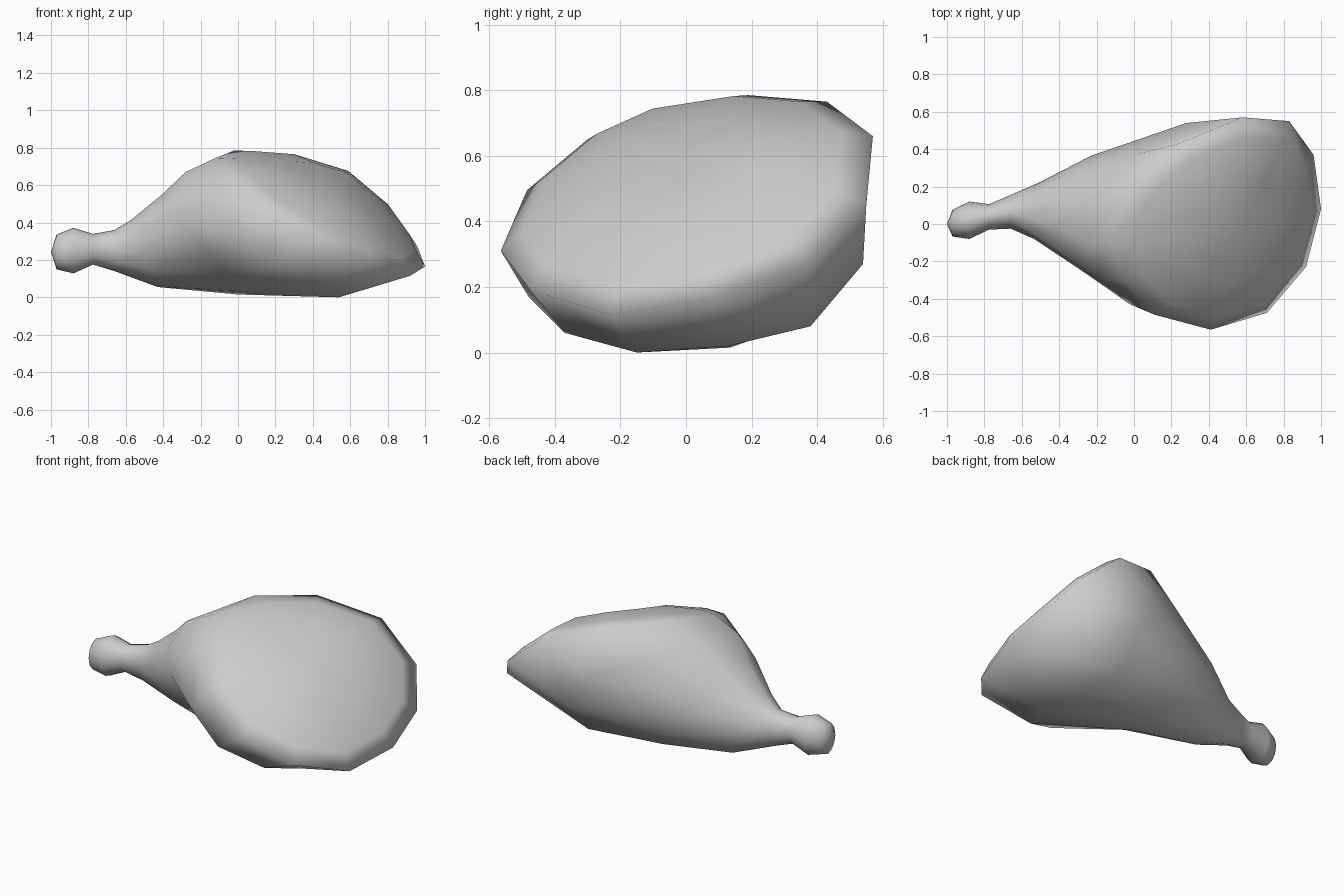
import bpy
import bmesh
import math
from mathutils import Vector

SIDES = 12

if "Cube" in bpy.data.objects:
    bpy.data.objects.remove(bpy.data.objects["Cube"], do_unlink=True)


def make_material(name, colour):
    material = bpy.data.materials.new(name)
    material.use_nodes = True
    material.diffuse_color = colour
    material.node_tree.nodes["Principled BSDF"].inputs["Base Color"].default_value = colour
    return material


def ellipse(center, axis_a, axis_b):
    """Ring of points around a centre, spanned by two half axes."""
    c, a, b = Vector(center), Vector(axis_a), Vector(axis_b)
    angles = [math.tau * i / SIDES for i in range(SIDES)]
    return [c + a * math.cos(t) + b * math.sin(t) for t in angles]


def upright(x, y, z, half_width, half_height):
    """Ring standing square to the x axis."""
    return ellipse((x, y, z), (0, 0, half_height), (0, half_width, 0))


def loft(name, rings, start_tip, end_tip, material):
    """Skin the rings in order and close both ends with a fan."""
    bm = bmesh.new()
    loops = [[bm.verts.new(p) for p in ring] for ring in rings]
    for near, far in zip(loops, loops[1:]):
        for i in range(SIDES):
            j = (i + 1) % SIDES
            bm.faces.new((near[i], near[j], far[j], far[i]))
    for tip, loop in ((start_tip, loops[0]), (end_tip, loops[-1])):
        apex = bm.verts.new(tip)
        for i in range(SIDES):
            bm.faces.new((apex, loop[i], loop[(i + 1) % SIDES]))
    bmesh.ops.recalc_face_normals(bm, faces=bm.faces)
    for face in bm.faces:
        face.smooth = True
    mesh = bpy.data.meshes.new(name)
    bm.to_mesh(mesh)
    bm.free()
    mesh.materials.append(material)
    obj = bpy.data.objects.new(name, mesh)
    bpy.context.collection.objects.link(obj)
    return obj


# Knob and neck at the thin end
rings = [
    upright(-0.97, 0.005, 0.243, 0.072, 0.093),
    upright(-0.88, 0.02, 0.25, 0.1, 0.122),
    upright(-0.775, 0.038, 0.257, 0.068, 0.082),
    upright(-0.66, 0.065, 0.25, 0.09, 0.11),
]

# Flaring body, each ring tilting further towards the wide end
rings += [
    ellipse((-0.5, 0.07, 0.235), (-0.07, -0.03, 0.18), (0, 0.155, 0)),
    ellipse((-0.2, 0.055, 0.285), (-0.2, -0.08, 0.27), (-0.03, 0.31, 0.03)),
]

# Uneven belly just behind the rim
belly = [
    (-0.28, -0.1, 0.67), (-0.2, 0.15, 0.68), (0, 0.37, 0.63), (0.28, 0.54, 0.48),
    (0.42, 0.54, 0.27), (0.4, 0.38, 0.08), (0.48, 0.13, 0.02), (0.54, -0.15, 0),
    (0.44, -0.37, 0.06), (0.2, -0.48, 0.17), (-0.02, -0.43, 0.33), (-0.2, -0.28, 0.53),
]
rings.append([Vector(p) for p in belly])

# Uneven rim of the wide end
rim = [Vector(p) for p in (
    (-0.13, -0.1, 0.74), (-0.02, 0.19, 0.785), (0.24, 0.43, 0.765), (0.58, 0.57, 0.66),
    (0.83, 0.55, 0.45), (0.96, 0.37, 0.27), (1, 0.08, 0.165), (0.92, -0.23, 0.115),
    (0.71, -0.475, 0.19), (0.41, -0.565, 0.31), (0.11, -0.485, 0.495), (-0.05, -0.3, 0.65),
)]
rings.append(rim)

# Shallow dome closing the wide end
center = sum(rim, Vector()) / SIDES
outward = Vector((0.47, -0.31, 0.8)).normalized()
for scale, rise in ((0.85, 0.055), (0.5, 0.125)):
    rings.append([center + (p - center) * scale + outward * rise for p in rim])

grey = make_material("plain grey", (0.6, 0.6, 0.6, 1))
loft("drumstick", rings, (-1, 0, 0.243), center + outward * 0.155, grey)
